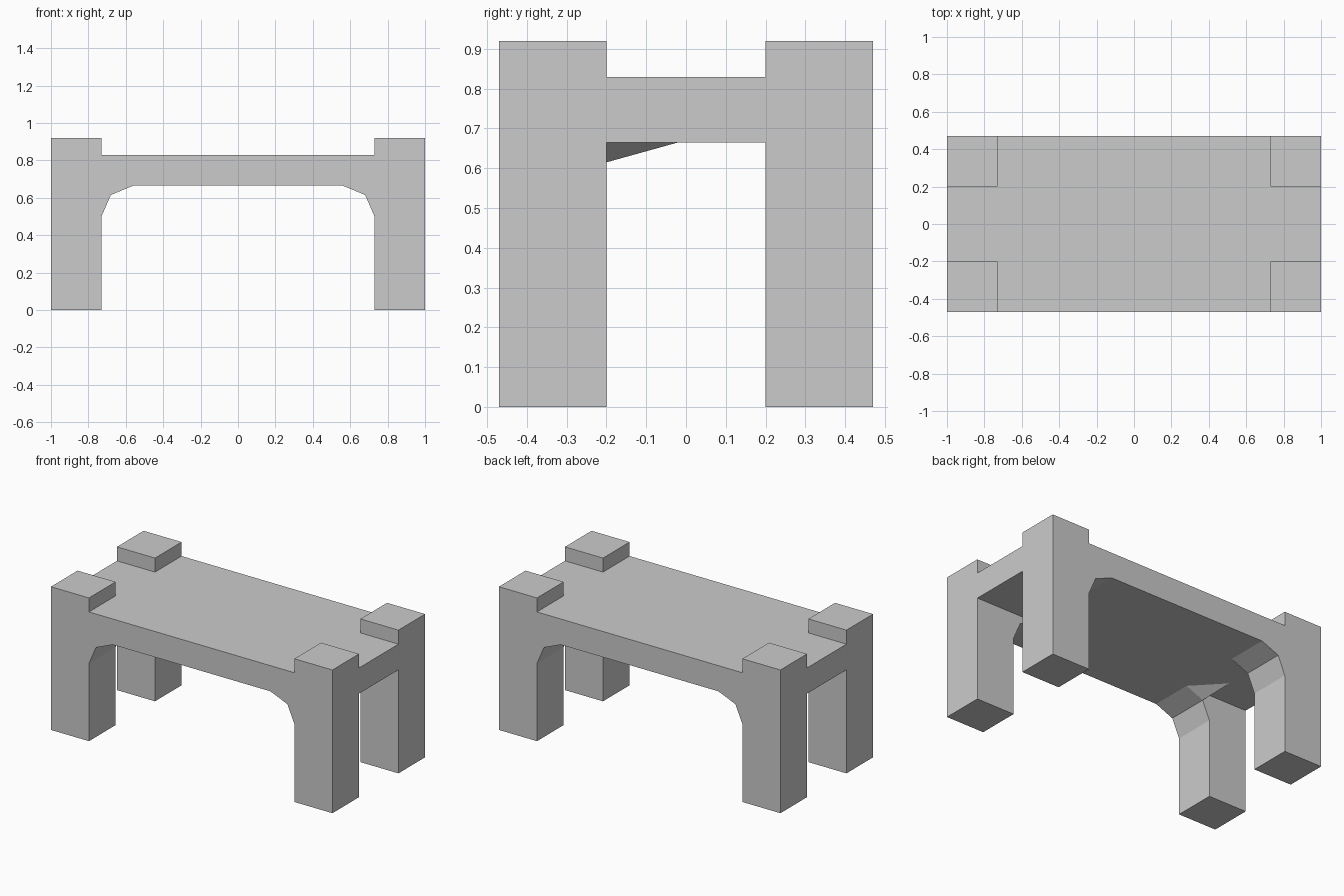
import bpy
import bmesh

if "Cube" in bpy.data.objects:
    bpy.data.objects.remove(bpy.data.objects["Cube"])


def new_object(name, bm):
    bmesh.ops.remove_doubles(bm, verts=bm.verts, dist=0.0005)
    bmesh.ops.recalc_face_normals(bm, faces=bm.faces)
    mesh = bpy.data.meshes.new(name)
    bm.to_mesh(mesh)
    bm.free()
    ob = bpy.data.objects.new(name, mesh)
    bpy.context.collection.objects.link(ob)
    return ob


def face(bm, points):
    return bm.faces.new([bm.verts.new(p) for p in points])


OUT, IN = -0.47, -0.2      # outer and inner y of the front legs
LOW, TOP = 0.665, 0.83     # underside and top of the slab

# Leg with angled bracket, and the corner post above the slab (x, z)
leg = [(0.56, LOW), (0.68, 0.615), (0.73, 0.5), (0.73, 0), (1, 0), (1, LOW)]
post = [(1, TOP), (1, 0.92), (0.73, 0.92), (0.73, TOP)]
outline = [(0, LOW)] + leg + post + [(0, TOP)]

# One quarter of the table
bm = bmesh.new()
face(bm, [(x, OUT, z) for x, z in outline])
for (x1, z1), (x2, z2) in zip(outline, outline[1:]):
    face(bm, [(x1, OUT, z1), (x2, OUT, z2), (x2, IN, z2), (x1, IN, z1)])
for part in (leg, post):
    face(bm, [(x, IN, z) for x, z in part])

# Slab between the legs
for z, mid in ((LOW, 0.56), (TOP, 0.73)):
    face(bm, [(0, IN, z), (mid, IN, z), (1, IN, z), (1, 0, z), (0, 0, z)])
face(bm, [(1, IN, LOW), (1, 0, LOW), (1, 0, TOP), (1, IN, TOP)])

table = new_object("table", bm)
mirror = table.modifiers.new("mirror", 'MIRROR')
mirror.use_axis = (True, True, False)

# Small sloping web behind the front left bracket
bm = bmesh.new()
a, b = (-0.68, IN, 0.615), (-0.56, IN, LOW)
c, d = (-0.73, IN, LOW), (-0.73, -0.02, LOW)
for tri in ((a, b, d), (a, d, c)):
    face(bm, tri)
new_object("bracket_web", bm)
